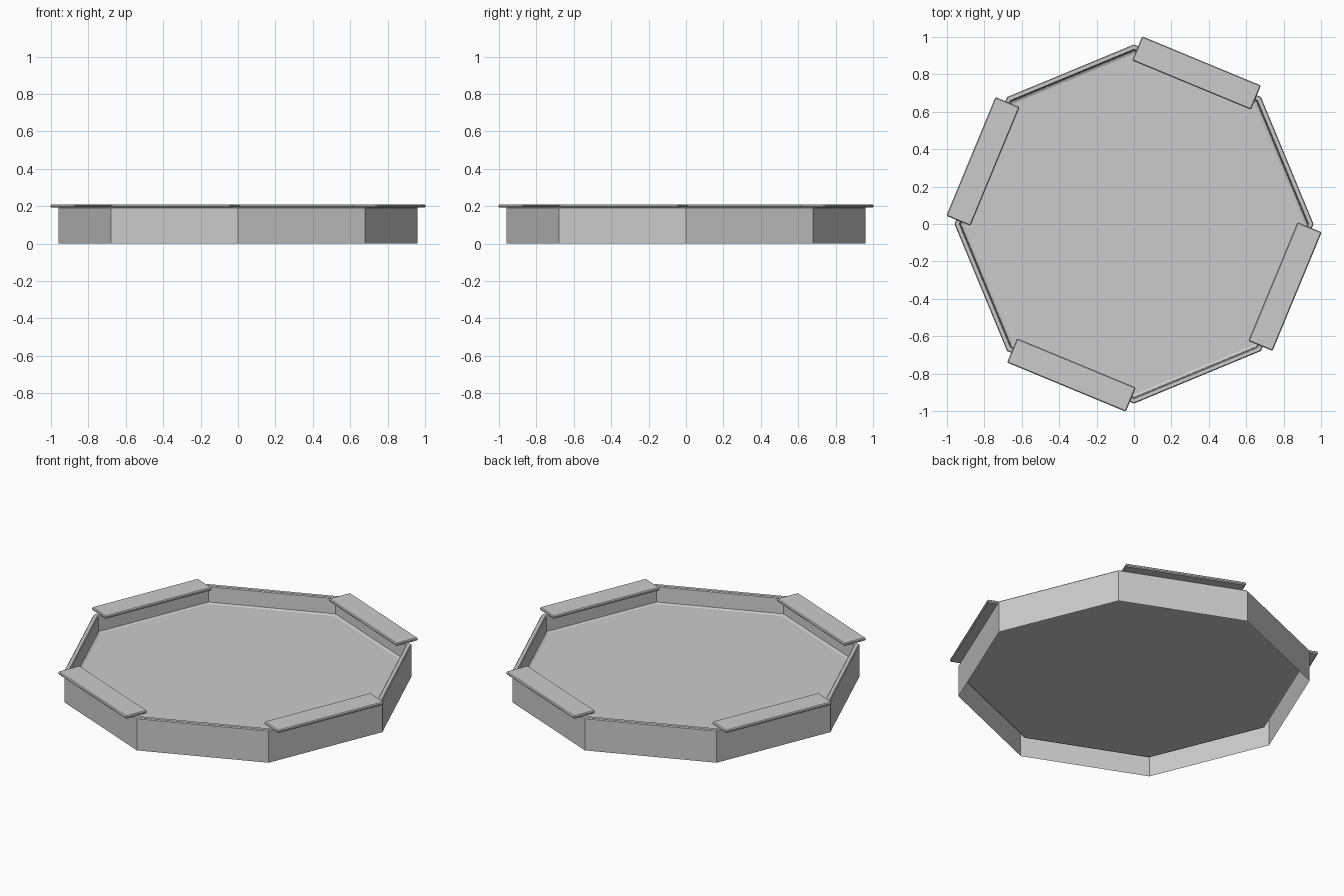
import bpy, bmesh
from math import cos, sin, pi, radians

if "Cube" in bpy.data.objects:
    bpy.data.objects.remove(bpy.data.objects["Cube"])

SIDES = 8


def make_object(name, bm):
    mesh = bpy.data.meshes.new(name)
    bm.to_mesh(mesh)
    bm.free()
    obj = bpy.data.objects.new(name, mesh)
    bpy.context.collection.objects.link(obj)
    return obj


def octagon_shell(name, profile):
    """Sweep a (radius, z) profile around eight sides and fill the last ring."""
    bm = bmesh.new()
    rings = [[bm.verts.new((r * cos(2 * pi * i / SIDES), r * sin(2 * pi * i / SIDES), z))
              for i in range(SIDES)] for r, z in profile]
    for a, b in zip(rings, rings[1:]):
        for i in range(SIDES):
            j = (i + 1) % SIDES
            bm.faces.new((a[i], a[j], b[j], b[i]))
    bm.faces.new(rings[-1])
    return make_object(name, bm)


def plank(name, angle, distance, size, z):
    """Box with softened edges lying across the given direction."""
    bm = bmesh.new()
    bmesh.ops.create_cube(bm, size=1)
    bmesh.ops.scale(bm, vec=size, verts=bm.verts)
    bmesh.ops.bevel(bm, geom=bm.edges[:], offset=0.005, segments=1,
                    affect='EDGES', profile=0.5)
    obj = make_object(name, bm)
    obj.location = (distance * cos(angle), distance * sin(angle), z)
    obj.rotation_euler.z = angle
    return obj


# Octagonal box, open underneath: outer wall, softened rim, inner wall,
# small sloped ledge and raised floor
octagon_shell("sandbox_basin", [
    (0.96, 0.0), (0.96, 0.19), (0.955, 0.195), (0.935, 0.195), (0.93, 0.19),
    (0.926, 0.1), (0.912, 0.094)])

# Four seat boards on every other side
for k in range(4):
    plank(f"seat_board_{k + 1}", radians(67.5 + 90 * k), 0.874,
          (0.14, 0.687, 0.018), 0.201)
